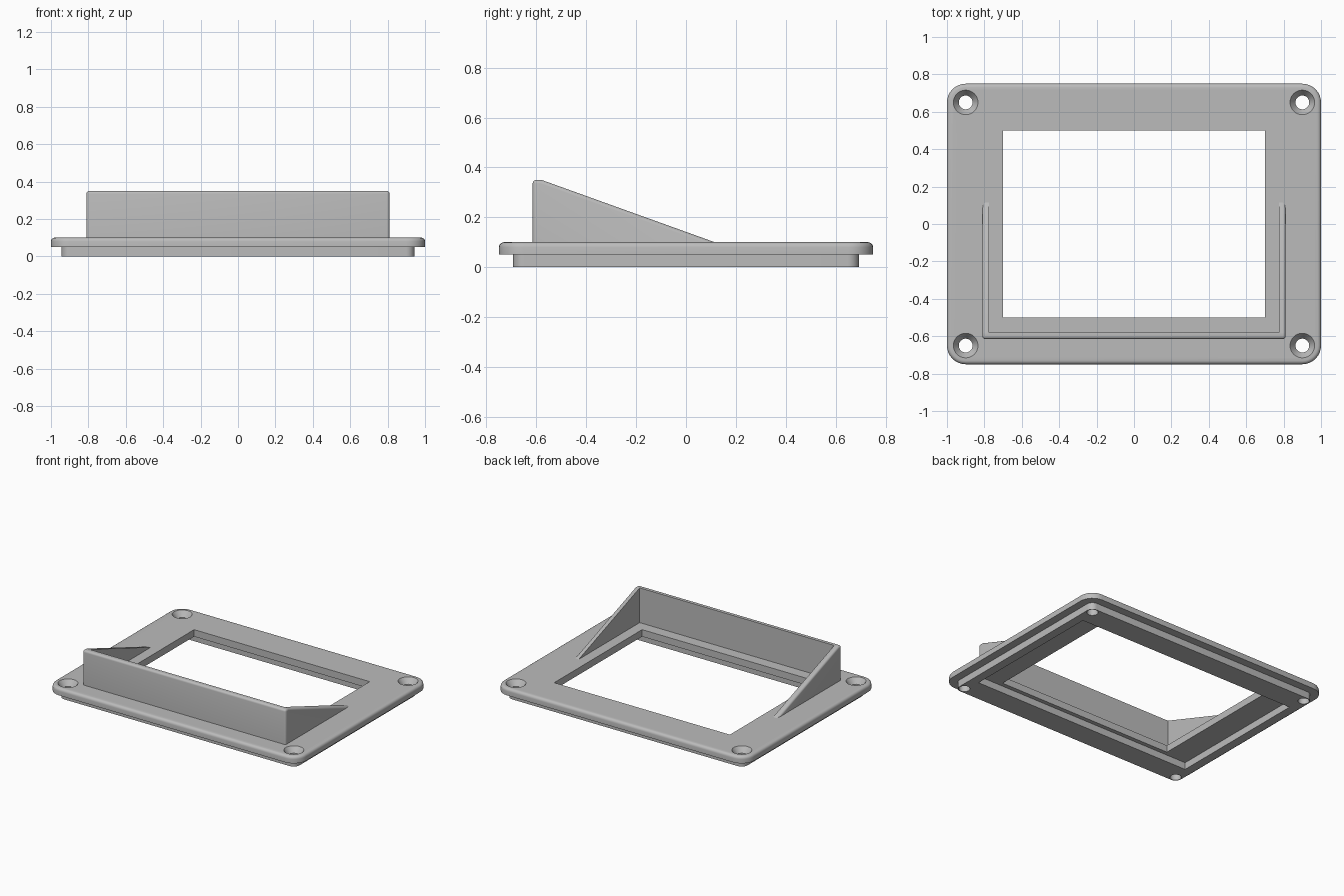
import bpy, bmesh, math
from mathutils import Vector

if "Cube" in bpy.data.objects:
    bpy.data.objects.remove(bpy.data.objects["Cube"], do_unlink=True)

grey = bpy.data.materials.new("matte_grey")
grey.use_nodes = True
grey.diffuse_color = (0.5, 0.5, 0.5, 1)
grey.node_tree.nodes["Principled BSDF"].inputs["Base Color"].default_value = grey.diffuse_color


def make_object(name, bm):
    bmesh.ops.recalc_face_normals(bm, faces=bm.faces)
    mesh = bpy.data.meshes.new(name)
    bm.to_mesh(mesh)
    bm.free()
    mesh.materials.append(grey)
    obj = bpy.data.objects.new(name, mesh)
    bpy.context.collection.objects.link(obj)
    return obj


def prism(name, points, offset):
    """Extrude a flat outline along an offset."""
    bm = bmesh.new()
    face = bm.faces.new([bm.verts.new(p) for p in points])
    new = bmesh.ops.extrude_face_region(bm, geom=[face])["geom"]
    bmesh.ops.translate(bm, vec=offset, verts=[v for v in new if isinstance(v, bmesh.types.BMVert)])
    return make_object(name, bm)


def slab(name, hx, hy, z0, z1, radius=0, steps=8):
    """Rectangular block with rounded vertical corners."""
    points = []
    for quarter, (sx, sy) in enumerate([(1, 1), (-1, 1), (-1, -1), (1, -1)]):
        for i in range(steps + 1 if radius else 1):
            a = (quarter + i / steps) * math.pi / 2
            points.append((sx * (hx - radius) + radius * math.cos(a) * bool(radius),
                           sy * (hy - radius) + radius * math.sin(a) * bool(radius), z0))
    return prism(name, points, Vector((0, 0, z1 - z0)))


def cone(name, x, y, z0, z1, r0, r1):
    bm = bmesh.new()
    bmesh.ops.create_cone(bm, cap_ends=True, segments=32, radius1=r0, radius2=r1, depth=z1 - z0)
    bmesh.ops.translate(bm, vec=(x, y, (z0 + z1) / 2), verts=bm.verts)
    return make_object(name, bm)


def activate(obj):
    bpy.ops.object.select_all(action='DESELECT')
    obj.select_set(True)
    bpy.context.view_layer.objects.active = obj


def bevel(obj, width, rule):
    """Round the edges that satisfy a rule on their two end points."""
    bm = bmesh.new()
    bm.from_mesh(obj.data)
    edges = [e for e in bm.edges if rule(*(v.co for v in e.verts))]
    bmesh.ops.bevel(bm, geom=edges, offset=width, segments=4, profile=0.5, affect='EDGES')
    bm.to_mesh(obj.data)
    bm.free()


def cut(obj, cutter):
    mod = obj.modifiers.new("cut", 'BOOLEAN')
    mod.operation = 'DIFFERENCE'
    mod.solver = 'EXACT'
    mod.object = cutter
    activate(obj)
    bpy.ops.object.modifier_apply(modifier=mod.name)
    bpy.data.objects.remove(cutter, do_unlink=True)


# Flange plate with a rounded upper rim
plate = slab("flange_plate", 1.0, 0.75, 0.05, 0.1, 0.1)
bevel(plate, 0.02, lambda a, b: min(a.z, b.z) > 0.09)
cut(plate, slab("window_cutter", 0.7, 0.5, -0.1, 0.3))

# Locating rim under the plate
rim = slab("lower_rim", 0.943, 0.693, 0, 0.05, 0.045)
cut(rim, slab("pocket_cutter", 0.88, 0.53, -0.1, 0.2))

# Countersunk screw holes
for x in (-0.9, 0.9):
    for y in (-0.65, 0.65):
        cut(plate, cone("hole_cutter", x, y, -0.1, 0.2, 0.037, 0.037))
        cut(plate, cone("sink_cutter", x, y, 0.06, 0.11, 0.037, 0.073))
        cut(rim, cone("hole_cutter", x, y, -0.1, 0.2, 0.037, 0.037))

# Sloping hood: a wedge hollowed out from behind
outline = [(-0.615, 0.1), (-0.615, 0.35), (-0.58, 0.35), (0.115, 0.1)]
hood = prism("sloping_hood", [(-0.81, y, z) for y, z in outline], Vector((1.62, 0, 0)))
bevel(hood, 0.015, lambda a, b: max(a.z, b.z) > 0.3 and not
      (abs(a.x - b.x) > 1 and a.y > -0.6))
inner = slab("hood_cutter", 0.775, 0.58, 0, 0.6)
cut(hood, inner)

for obj in (plate, rim, hood):
    activate(obj)
    bpy.ops.object.shade_smooth_by_angle(angle=math.radians(35))
